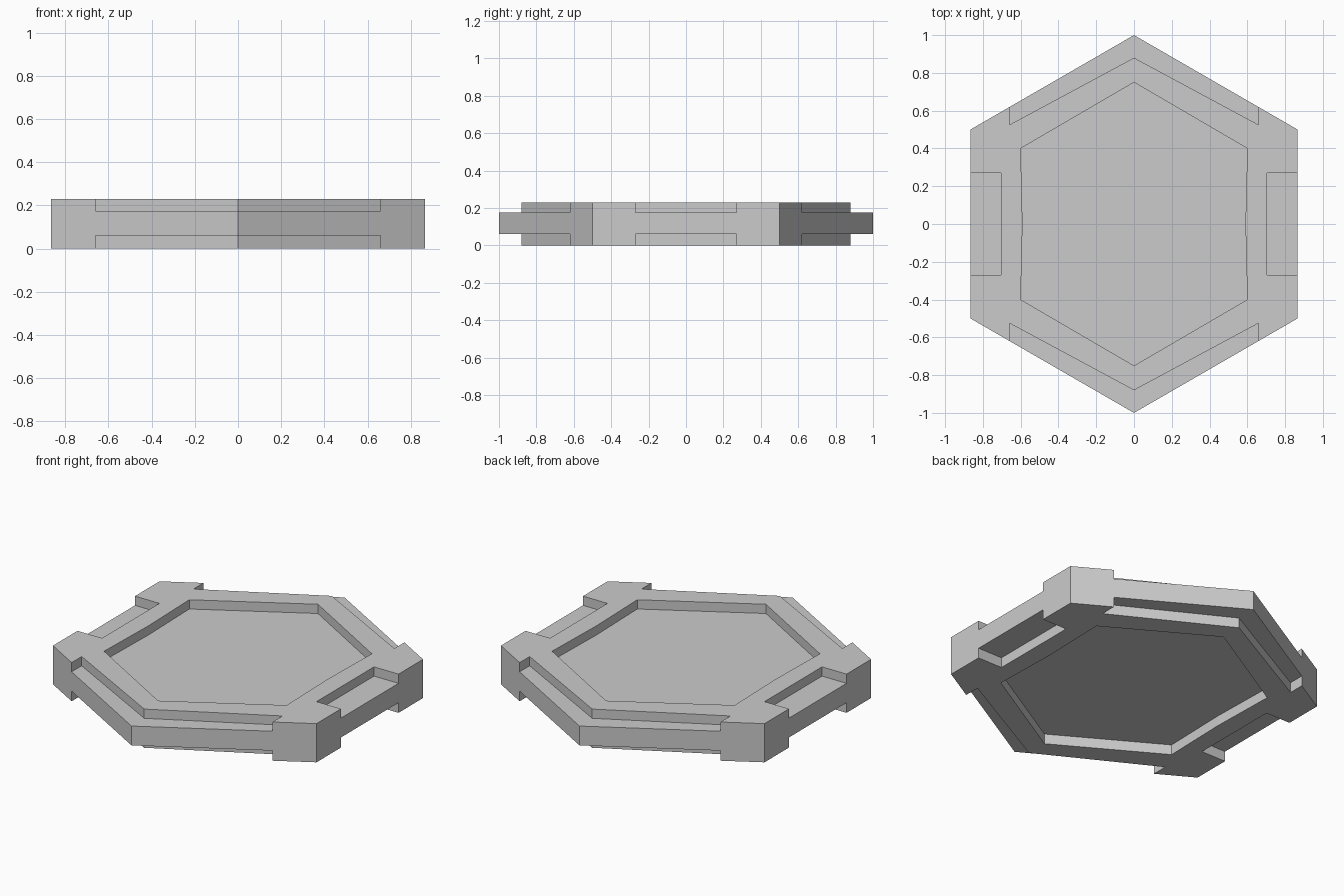
import bpy
import bmesh
from math import sin, cos, radians

HEIGHT, LOW, HIGH = 0.23, 0.06, 0.175

if "Cube" in bpy.data.objects:
    bpy.data.objects.remove(bpy.data.objects["Cube"], do_unlink=True)

grey = bpy.data.materials.new("plain grey")
grey.use_nodes = True
grey.diffuse_color = (0.6, 0.6, 0.6, 1)
grey.node_tree.nodes["Principled BSDF"].inputs["Base Color"].default_value = (0.6, 0.6, 0.6, 1)


def add_prism(bm, outline, z0, z1):
    """Extrude a closed outline from z0 up to z1."""
    face = bm.faces.new([bm.verts.new((x, y, z0)) for x, y in outline])
    top = bmesh.ops.extrude_face_region(bm, geom=[face])["geom"]
    for v in top:
        if isinstance(v, bmesh.types.BMVert):
            v.co.z = z1


def make_object(name, prisms):
    bm = bmesh.new()
    for outline, z0, z1 in prisms:
        add_prism(bm, outline, z0, z1)
    bmesh.ops.recalc_face_normals(bm, faces=bm.faces)
    mesh = bpy.data.meshes.new(name)
    bm.to_mesh(mesh)
    bm.free()
    mesh.materials.append(grey)
    obj = bpy.data.objects.new(name, mesh)
    bpy.context.collection.objects.link(obj)
    return obj


def flip(outline, sx, sy):
    return [(x * sx, y * sy) for x, y in outline]


# Hexagonal slab with points towards the front and back
hexagon = [(cos(radians(a)), sin(radians(a))) for a in range(30, 390, 60)]
tile = make_object("hexagonal_tile", [(hexagon, 0, HEIGHT)])

# Central recess, chevron notches at the points, square notches at the sides
recess = [(0, 0.75), (-0.6, 0.4), (-0.59, 0), (-0.6, -0.4),
          (0, -0.75), (0.6, -0.4), (0.59, 0), (0.6, 0.4)]
chevron = [(0, 0.88), (0.66, 0.525), (0.66, 1.1), (-0.66, 1.1), (-0.66, 0.525)]
side = [(0.705, -0.27), (1, -0.27), (1, 0.27), (0.705, 0.27)]
outlines = [recess, chevron, flip(chevron, 1, -1), side, flip(side, -1, 1)]

# Cut the same pattern into the top and the bottom
cuts = [(o, z0, z1) for o in outlines for z0, z1 in ((-0.1, LOW), (HIGH, HEIGHT + 0.1))]
cutter = make_object("notch_cutter", cuts)
cutter.hide_render = True
cutter.hide_viewport = True

boolean = tile.modifiers.new("notches", "BOOLEAN")
boolean.operation = "DIFFERENCE"
boolean.solver = "EXACT"
boolean.object = cutter

# Bake the cut so the tile is a single clean solid
depsgraph = bpy.context.evaluated_depsgraph_get()
tile.data = bpy.data.meshes.new_from_object(tile.evaluated_get(depsgraph))
tile.modifiers.clear()
bpy.data.objects.remove(cutter, do_unlink=True)
